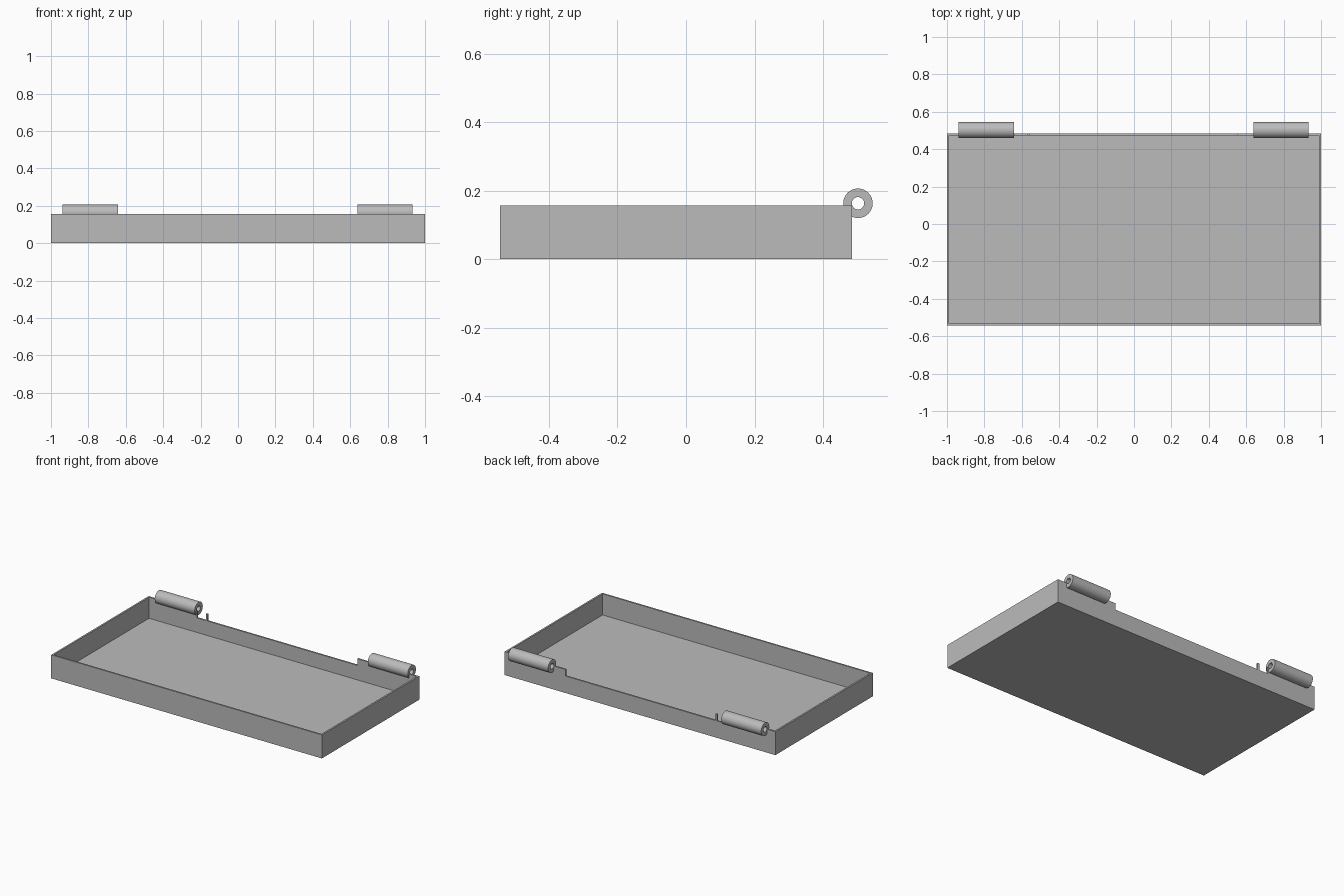
import bpy
import bmesh
from math import radians, pi
from mathutils import Matrix, Vector

cube = bpy.data.objects.get("Cube")
if cube:
    bpy.data.objects.remove(cube, do_unlink=True)

# Material
grey = bpy.data.materials.new("plain grey")
grey.use_nodes = True
colour = (0.5, 0.5, 0.5, 1)
grey.diffuse_color = colour
grey.node_tree.nodes["Principled BSDF"].inputs["Base Color"].default_value = colour

# Main sizes
FRONT, BACK, HEIGHT, WALL = -0.543, 0.485, 0.157, 0.016
RAIL_TOP = 0.113


def finish(bm, name):
    bmesh.ops.recalc_face_normals(bm, faces=bm.faces)
    mesh = bpy.data.meshes.new(name)
    bm.to_mesh(mesh)
    bm.free()
    mesh.materials.append(grey)
    obj = bpy.data.objects.new(name, mesh)
    bpy.context.collection.objects.link(obj)
    return obj


def box(low, high):
    low, high = Vector(low), Vector(high)
    bm = bmesh.new()
    bmesh.ops.create_cube(bm, size=1, matrix=Matrix.Translation((low + high) / 2)
                          @ Matrix.Diagonal((*(high - low), 1)))
    return bm


# Tray: box with its top inset and sunk to the floor
bm = box((-1, FRONT, 0), (1, BACK, HEIGHT))
bm.faces.ensure_lookup_table()
top = max(bm.faces, key=lambda f: f.calc_center_median().z)
bmesh.ops.inset_region(bm, faces=[top], thickness=WALL)
sunk = bmesh.ops.extrude_discrete_faces(bm, faces=[top])["faces"][0]
bmesh.ops.translate(bm, verts=sunk.verts, vec=(0, 0, WALL - HEIGHT))
tray = finish(bm, "tray")

# Lowered stretches of the back wall, leaving a thin latch post between them
for name, x0, x1 in (("rail_cutter", -0.556, 0.55), ("notch_cutter", -0.635, -0.57)):
    cutter = finish(box((x0, BACK - 0.05, RAIL_TOP), (x1, BACK + 0.05, 0.3)), name)
    cutter.hide_render = True
    cutter.hide_set(True)
    cutter.display_type = 'WIRE'
    cut = tray.modifiers.new(name, 'BOOLEAN')
    cut.operation = 'DIFFERENCE'
    cut.solver = 'EXACT'
    cut.object = cutter


# Hinge barrels: a ring profile extruded along x
def hinge(name, x0, x1, sides=48):
    bm = bmesh.new()
    rings = []
    for radius, x in ((0.043, x0), (0.043, x1), (0.018, x1), (0.018, x0)):
        place = Matrix.Translation((x, 0.502, 0.163)) @ Matrix.Rotation(pi / 2, 4, 'Y')
        rings.append(bmesh.ops.create_circle(bm, segments=sides, radius=radius,
                                             matrix=place)["verts"])
    for a, b in zip(rings, rings[1:] + rings[:1]):
        for i in range(sides):
            j = (i + 1) % sides
            bm.faces.new((a[i], a[j], b[j], b[i]))
    obj = finish(bm, name)
    bpy.ops.object.select_all(action='DESELECT')
    obj.select_set(True)
    bpy.context.view_layer.objects.active = obj
    bpy.ops.object.shade_smooth_by_angle(angle=radians(30))


hinge("hinge_left", 0.638, 0.933)
hinge("hinge_right", -0.937, -0.642)
